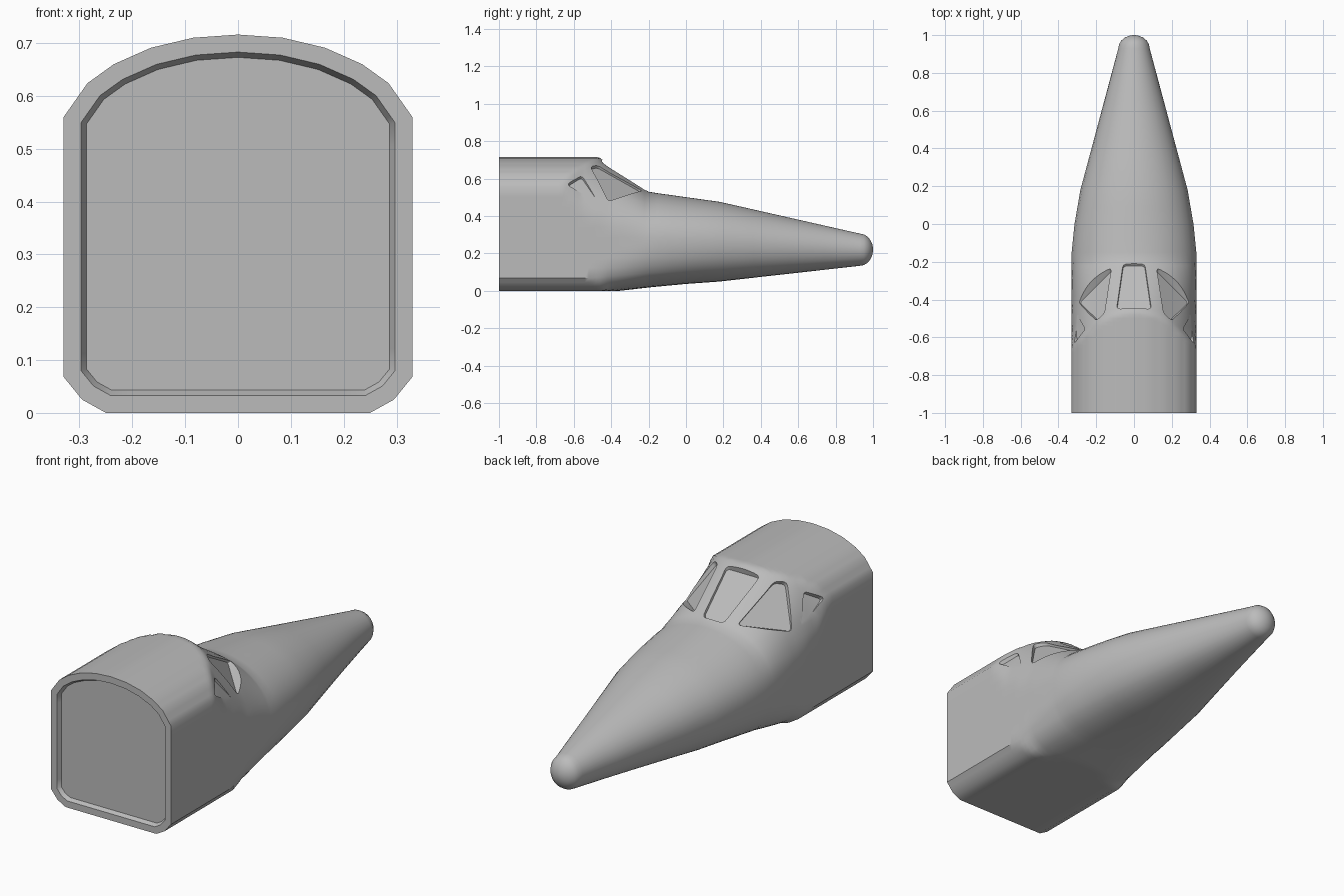
import bpy, bmesh, math
from mathutils import Vector

cube = bpy.data.objects.get("Cube")
if cube:
    bpy.data.objects.remove(cube, do_unlink=True)

grey = bpy.data.materials.new("hull_grey")
grey.use_nodes = True
grey.diffuse_color = (0.5, 0.5, 0.5, 1)
grey.node_tree.nodes["Principled BSDF"].inputs["Base Color"].default_value = (0.5, 0.5, 0.5, 1)


def make_object(name, bm):
    bmesh.ops.recalc_face_normals(bm, faces=bm.faces)
    mesh = bpy.data.meshes.new(name)
    bm.to_mesh(mesh)
    bm.free()
    mesh.materials.append(grey)
    obj = bpy.data.objects.new(name, mesh)
    bpy.context.collection.objects.link(obj)
    return obj


# Cabin cross-section, right half from keel to roof, with subdivisions per edge
half = [(0, 0), (.25, 0), (.295, .025), (.33, .068), (.33, .56),
        (.285, .624), (.235, .66), (.165, .691), (.085, .71), (0, .716)]
cuts = [5, 2, 2, 9, 3, 3, 3, 3, 3]
CENTRE = .28
side = []
for (a, b), n in zip(zip(half, half[1:]), cuts):
    for i in range(n):
        side.append(Vector(a).lerp(Vector(b), i / n) - Vector((0, CENTRE)))
side.append(Vector((0, half[-1][1] - CENTRE)))
section = side + [Vector((-p.x, p.y)) for p in side[-2:0:-1]]

# Nose envelope: y, half width, centre height, rise, drop, lower squareness
keys = [(-1, .6, CENTRE, 1, .7, 4), (-.7, .385, CENTRE, .63, .5, 4),
        (-.56, .347, CENTRE, .507, .36, 4), (-.4, .336, CENTRE, .385, .285, 4),
        (-.2, .331, CENTRE, .25, .262, 3), (-.15, .33, CENTRE, .242, .257, 2.9),
        (0, .315, .272, .229, .235, 2.6), (.18, .284, .262, .214, .212, 2.4),
        (.93, .083, .22, .086, .086, 2)]


def envelope(y):
    for a, b in zip(keys, keys[1:]):
        if y <= b[0]:
            t = (y - a[0]) / (b[0] - a[0])
            return [u + (v - u) * t for u, v in zip(a, b)][1:]
    s = math.sqrt(max(0, 1 - ((y - .93) / .07) ** 2))
    return [.083 * s, .22, .086 * s, .086 * s, 2]


# Hull: the cabin section trimmed by the tapering nose envelope
stations = [-1, -.85] + [-.7 + .02 * i for i in range(26)]
stations += [-.15, -.08, 0, .09, .18, .36, .55, .74, .93]
stations += [.93 + .07 * math.sin(math.radians(a)) for a in (18, 36, 54, 70, 82)]
bm = bmesh.new()
rings = []
for y in stations:
    w, zc, up, down, n = envelope(y)
    ring = []
    for d in section:
        h, e = (up, 2) if d.y > 0 else (down, n)
        r = (abs(d.x / w) ** e + abs(d.y / h) ** e) ** (-1 / e)
        p = d * min(1, r)
        ring.append(bm.verts.new((p.x, y, zc + p.y)))
    rings.append(ring)
for a, b in zip(rings, rings[1:]):
    for i in range(len(a)):
        j = (i + 1) % len(a)
        bm.faces.new((a[i], a[j], b[j], b[i]))
tip = bm.verts.new((0, 1, .22))
for i, v in enumerate(rings[-1]):
    bm.faces.new((v, rings[-1][(i + 1) % len(section)], tip))

# Rear bulkhead: flat rim with a shallow sloped recess
bulkhead = bm.faces.new(rings[0])
bmesh.ops.recalc_face_normals(bm, faces=bm.faces)
bmesh.ops.inset_individual(bm, faces=[bulkhead], thickness=.033, use_even_offset=True)
bmesh.ops.inset_individual(bm, faces=[bulkhead], thickness=.01, depth=-.02, use_even_offset=True)
hull = make_object("nose_hull", bm)


def rounded(points, radius):
    out = []
    for i, p in enumerate(points):
        a = p + (points[i - 1] - p).normalized() * radius
        b = p + (points[(i + 1) % len(points)] - p).normalized() * radius
        for k in range(5):
            t = k / 4
            out.append(a * (1 - t) ** 2 + p * 2 * t * (1 - t) + b * t * t)
    return out


# Windows: tapered cutters sunk into the hull
def cut_window(name, corners, depth, mirror=1):
    pts = [Vector((x * mirror, y, z)) for x, y, z in corners]
    mid = sum(pts, Vector()) / len(pts)
    normal = (pts[1] - pts[0]).cross(pts[-1] - pts[0]).normalized()
    if normal.z < 0:
        normal.negate()
    flat = [p - normal * (p - mid).dot(normal) for p in pts]
    outline = rounded(flat, .022)
    bm = bmesh.new()
    loops = []
    for level, grow in ((-depth, -.009), (.06, .024)):
        loops.append([bm.verts.new(p + (p - mid).normalized() * grow + normal * level)
                      for p in outline])
    low, high = loops
    for i in range(len(low)):
        j = (i + 1) % len(low)
        bm.faces.new((low[i], low[j], high[j], high[i]))
    bm.faces.new(low)
    bm.faces.new(high)
    cutter = make_object(name, bm)
    cutter.hide_render = True
    mod = hull.modifiers.new(name, 'BOOLEAN')
    mod.operation = 'DIFFERENCE'
    mod.solver = 'EXACT'
    mod.object = cutter
    bpy.ops.object.select_all(action='DESELECT')
    bpy.context.view_layer.objects.active = hull
    hull.select_set(True)
    bpy.ops.object.modifier_apply(modifier=name)
    bpy.data.objects.remove(cutter, do_unlink=True)


cut_window("centre_window", [(-.06, -.208, .535), (.06, -.208, .535),
                             (.095, -.452, .69), (-.095, -.452, .69)], .013)
for s in (1, -1):
    cut_window("side_window", [(.115, -.232, .53), (.299, -.414, .475),
                               (.2, -.512, .665), (.152, -.476, .67)], .01, s)
    cut_window("rear_window", [(.32, -.46, .476), (.256, -.556, .62),
                               (.314, -.64, .566)], .012, s)

bpy.ops.object.select_all(action='DESELECT')
hull.select_set(True)
bpy.context.view_layer.objects.active = hull
bpy.ops.object.shade_smooth_by_angle(angle=math.radians(37))
